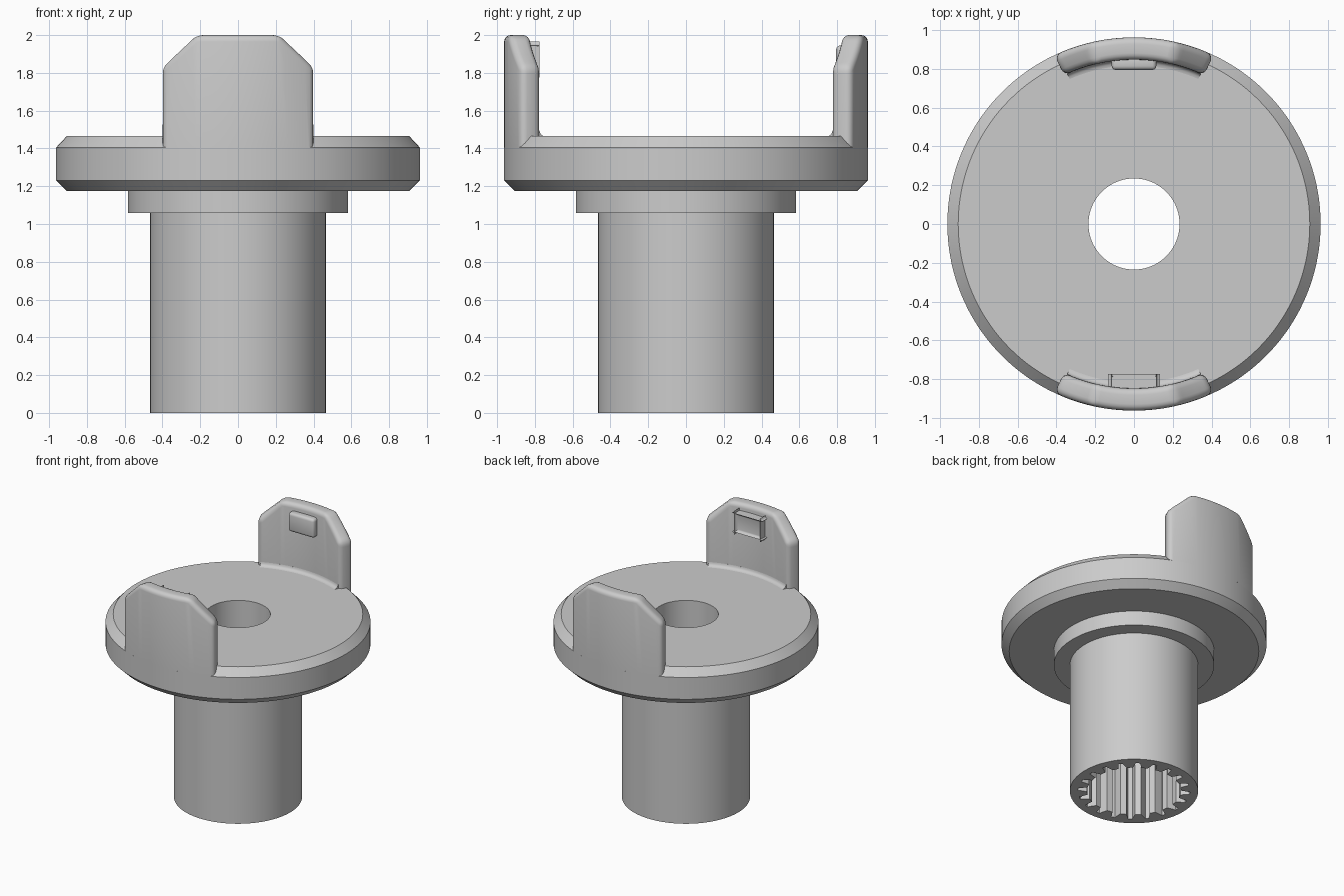
import bpy, bmesh
from math import sin, cos, tan, pi, radians, asin

cube = bpy.data.objects.get("Cube")
if cube:
    bpy.data.objects.remove(cube, do_unlink=True)

GREY = (0.6, 0.6, 0.6, 1.0)
mat = bpy.data.materials.new("light_grey")
mat.use_nodes = True
mat.diffuse_color = GREY
mat.node_tree.nodes["Principled BSDF"].inputs["Base Color"].default_value = GREY


def finish(name, bm, angle=30):
    """Turn a bmesh into a named, smooth-shaded object."""
    bmesh.ops.recalc_face_normals(bm, faces=bm.faces)
    mesh = bpy.data.meshes.new(name)
    bm.to_mesh(mesh)
    bm.free()
    mesh.materials.append(mat)
    obj = bpy.data.objects.new(name, mesh)
    bpy.context.collection.objects.link(obj)
    bpy.ops.object.select_all(action='DESELECT')
    obj.select_set(True)
    bpy.context.view_layer.objects.active = obj
    bpy.ops.object.shade_smooth_by_angle(angle=radians(angle))
    return obj


def polar(r, a, z):
    """Point at angle a, measured from the +y axis."""
    return (r * sin(a), r * cos(a), z)


def sweep(bm, sections, closed):
    """Skin a list of equal cross-sections; cap the ends if open."""
    rings = [[bm.verts.new(p) for p in s] for s in sections]
    n = len(rings[0])
    pairs = list(zip(rings, rings[1:]))
    if closed:
        pairs.append((rings[-1], rings[0]))
    for a, b in pairs:
        for i in range(n):
            j = (i + 1) % n
            bm.faces.new((a[i], a[j], b[j], b[i]))
    if not closed:
        bm.faces.new(rings[0])
        bm.faces.new(rings[-1])


RIM, RIM_TOP, PLATE_TOP = 0.963, 1.405, 1.465
ROOT, SPLINE_TOP = 0.407, 0.9

# Shaft, collar and plate with stepped bore
profile = [(0.466, 0), (0.466, 1.058), (0.583, 1.058), (0.583, 1.175),
           (0.907, 1.175), (RIM, 1.23), (RIM, RIM_TOP), (0.907, PLATE_TOP),
           (0.235, PLATE_TOP), (0.235, SPLINE_TOP), (ROOT, SPLINE_TOP), (ROOT, 0)]
SEG = 144
bm = bmesh.new()
sweep(bm, [[polar(r, 2 * pi * k / SEG, z) for r, z in profile]
           for k in range(SEG)], True)
finish("flanged_shaft", bm)

# Internal spline teeth
TEETH = 20
bm = bmesh.new()
for k in range(TEETH):
    mid = 2 * pi * (k + 0.5) / TEETH
    outline = [(0.41, -0.12), (0.385, -0.105), (0.342, -0.065),
               (0.342, 0.065), (0.385, 0.105), (0.41, 0.12)]
    sweep(bm, [[polar(r, mid + a, z) for r, a in outline]
               for z in (0, SPLINE_TOP)], False)
finish("spline_teeth", bm)

# Curved lugs with clipped top corners
INNER, HALF = 0.848, radians(25.2)
CLIP = asin(0.225 / RIM)
SIDE_TOP, TOP = 1.83, 2.0
angles = ([-HALF + (HALF - CLIP) * i / 5 for i in range(5)]
          + [-CLIP + 2 * CLIP * i / 12 for i in range(13)]
          + [CLIP + (HALF - CLIP) * i / 5 for i in range(1, 6)])


def lug_top(a):
    x, x_end, x_clip = sin(abs(a)), sin(HALF), sin(CLIP)
    return min(TOP, SIDE_TOP + (TOP - SIDE_TOP) * (x_end - x) / (x_end - x_clip))


def build_lug(name, turn):
    bm = bmesh.new()
    sweep(bm, [[polar(INNER, a + turn, RIM_TOP), polar(RIM, a + turn, RIM_TOP),
                polar(RIM, a + turn, lug_top(a)), polar(INNER, a + turn, lug_top(a))]
               for a in angles], False)
    bmesh.ops.recalc_face_normals(bm, faces=bm.faces)
    edges = [e for e in bm.edges
             if e.calc_face_angle(0) > radians(35)
             and max(v.co.z for v in e.verts) > RIM_TOP + 0.01]
    bmesh.ops.bevel(bm, geom=edges, offset=0.034, offset_type='OFFSET',
                    segments=4, profile=0.5, affect='EDGES', clamp_overlap=True)
    finish(name, bm, 35)


def build_fillet(name, turn):
    """Concave blend between lug and plate."""
    size = 0.03
    arc = [(INNER - size + size * sin(t), PLATE_TOP + size - size * cos(t))
           for t in (i * pi / 8 for i in range(5))]
    section = [(INNER + 0.01, PLATE_TOP - 0.01), (INNER - size, PLATE_TOP - 0.01)] + arc
    section.append((INNER + 0.01, PLATE_TOP + size))
    bm = bmesh.new()
    sweep(bm, [[polar(r, a * 0.95 + turn, z) for r, z in section] for a in angles], False)
    finish(name, bm, 40)


def build_nub(name, side):
    """Small rounded catch on the inner face of a lug."""
    bm = bmesh.new()
    bmesh.ops.create_cube(bm, size=1)
    for v in bm.verts:
        v.co.x *= 0.23
        v.co.y = side * (0.83 + v.co.y * 0.07)
        v.co.z = 1.87 + v.co.z * 0.15
    bmesh.ops.bevel(bm, geom=bm.edges[:], offset=0.02, segments=3,
                    profile=0.5, affect='EDGES')
    finish(name, bm, 40)


for label, turn, side in (("back", 0, 1), ("front", pi, -1)):
    build_lug(label + "_lug", turn)
    build_fillet(label + "_lug_fillet", turn)
    build_nub(label + "_catch", side)
